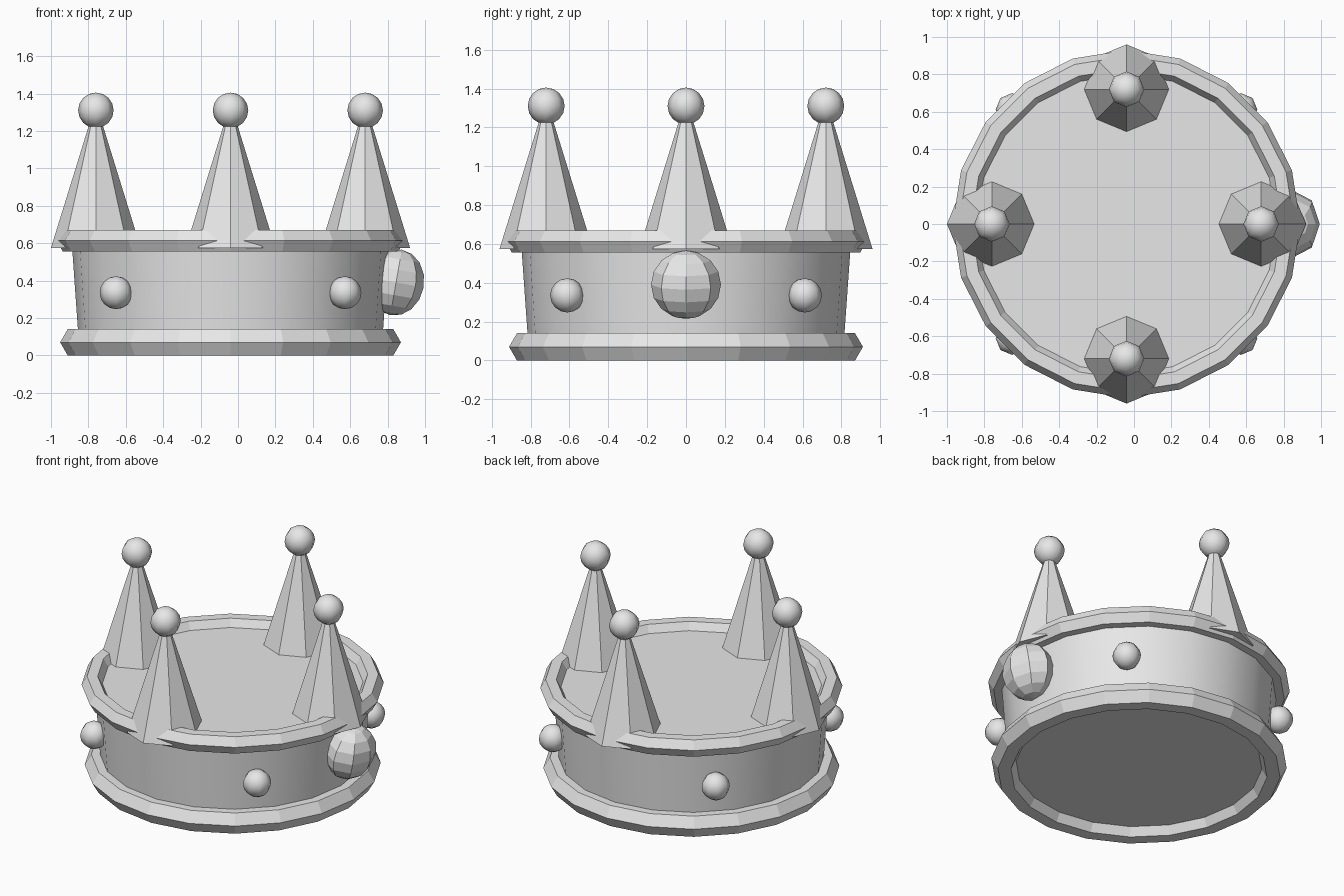
import bpy, math

if "Cube" in bpy.data.objects:
    bpy.data.objects.remove(bpy.data.objects["Cube"])

CX = -0.04  # crown axis; the big side jewel sticks out on +x
SIDES = 20

grey = bpy.data.materials.new("light_grey")
grey.use_nodes = True
grey.diffuse_color = (0.8, 0.8, 0.8, 1)
grey.node_tree.nodes["Principled BSDF"].inputs["Base Color"].default_value = (0.8, 0.8, 0.8, 1)


def finish(name, smooth=None):
    ob = bpy.context.object
    ob.name = name
    ob.data.materials.append(grey)
    if smooth is not None:
        bpy.ops.object.shade_smooth_by_angle(angle=math.radians(smooth))
    return ob


def ring(name, radius, thickness, z):
    # six-sided section gives a flat top and a pointed outer edge
    bpy.ops.mesh.primitive_torus_add(major_segments=SIDES, minor_segments=6,
                                     major_radius=radius, minor_radius=thickness,
                                     location=(CX, 0, z))
    finish(name)


def ball(name, radius, location):
    bpy.ops.mesh.primitive_uv_sphere_add(segments=8, ring_count=8,
                                         radius=radius, location=location)
    finish(name, 180)


def around(radius, angle, z):
    return (CX + radius * math.cos(angle), radius * math.sin(angle), z)


# Slightly flared band, closed at top and bottom
bottom, top = 0.055, 0.62
bpy.ops.mesh.primitive_cone_add(vertices=SIDES, radius1=0.81, radius2=0.85,
                                depth=top - bottom,
                                location=(CX, 0, (bottom + top) / 2),
                                rotation=(0, 0, math.pi / 2))
finish("band", 40)

# Rims
ring("lower_rim", 0.83, 0.081, 0.07)
ring("upper_rim", 0.864, 0.066, 0.613)

# Four spikes with balls, and four round studs between them
for i, side in enumerate(("left", "back", "right", "front")):
    a = i * math.pi / 2
    base, apex = 0.575, 1.35
    bpy.ops.mesh.primitive_cone_add(vertices=8, radius1=0.24, radius2=0,
                                    depth=apex - base,
                                    location=around(0.72, a, (base + apex) / 2))
    finish(side + "_spike")
    ball(side + "_spike_ball", 0.095, around(0.72, a, 1.31))
    ball("stud_%d" % (i + 1), 0.088, around(0.865, a + math.pi / 4, 0.335))

# Large faceted jewel on the left side, leaning with the band
bpy.ops.mesh.primitive_uv_sphere_add(segments=8, ring_count=8, radius=1,
                                     location=(0.845, 0, 0.39),
                                     rotation=(0, math.radians(10), 0))
jewel = finish("side_jewel")
jewel.scale = (0.15, 0.18, 0.178)
